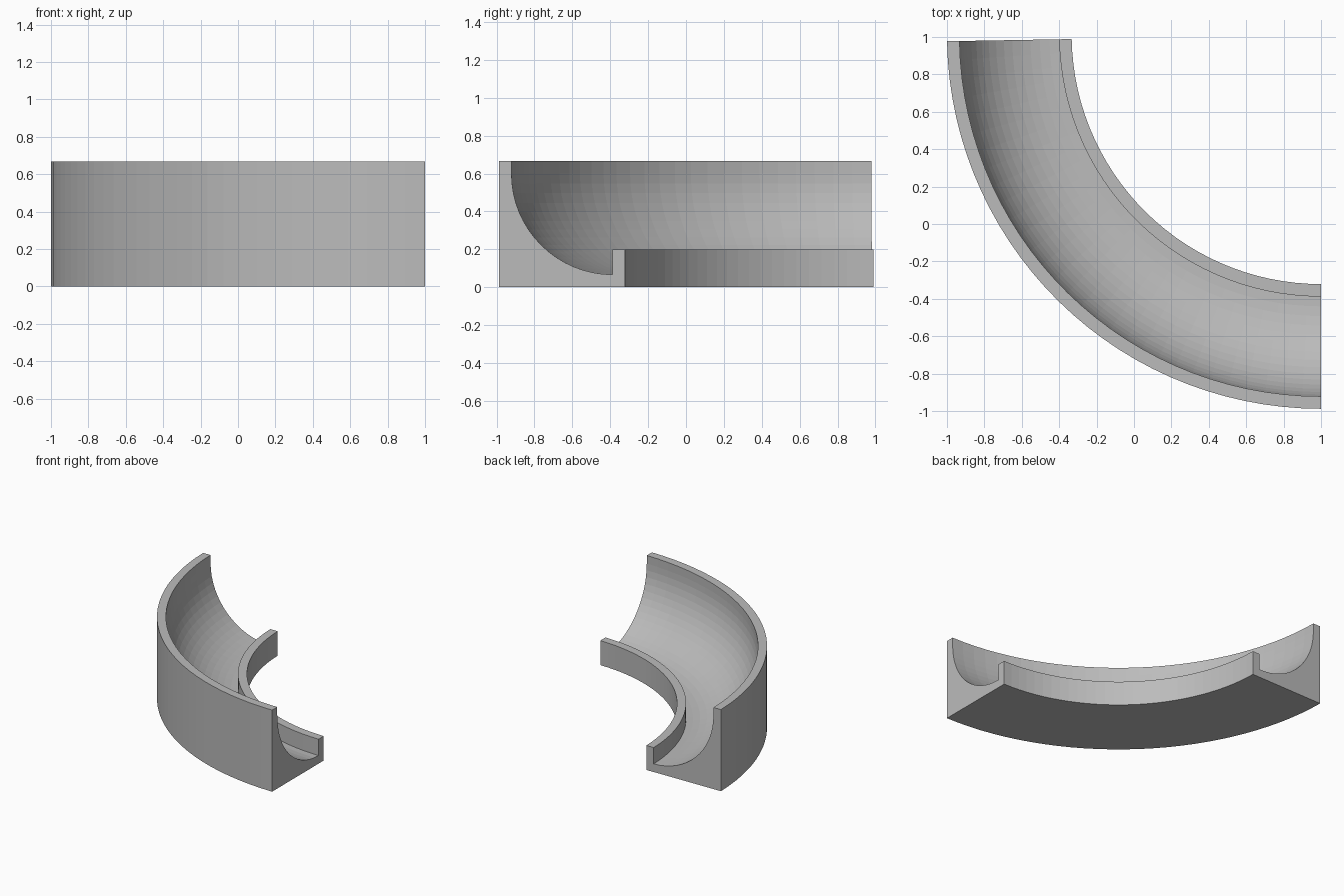
import bpy, bmesh
from math import sin, cos, pi, radians

cube = bpy.data.objects.get("Cube")
if cube:
    bpy.data.objects.remove(cube)

UNIT = 2 / 30          # wall thickness
CENTRE = (1.0, 1.012)  # centre of the bend
SWEEP = radians(89)
STEPS = 30
ARC = 16

# Grey plastic
grey = bpy.data.materials.new("grey")
grey.use_nodes = True
colour = (0.5, 0.5, 0.5, 1)
grey.diffuse_color = colour
grey.node_tree.nodes["Principled BSDF"].inputs["Base Color"].default_value = colour

# Cross-section (radius, height): tall outer wall, round channel, low inner lip
profile = [(20, 0), (30, 0), (30, 10), (29, 10)]
for i in range(ARC + 1):
    a = pi / 2 * i / ARC
    profile.append((21 + 8 * cos(a), 9 - 8 * sin(a)))
profile += [(21, 3), (20, 3)]

# Sweep the section round the bend
bm = bmesh.new()
rings = []
for s in range(STEPS + 1):
    t = SWEEP * s / STEPS
    rings.append([bm.verts.new((CENTRE[0] - r * UNIT * sin(t),
                                CENTRE[1] - r * UNIT * cos(t),
                                z * UNIT)) for r, z in profile])
n = len(profile)
for a, b in zip(rings, rings[1:]):
    for i in range(n):
        j = (i + 1) % n
        bm.faces.new((a[i], a[j], b[j], b[i]))

# Flat end caps
bm.faces.new(rings[0])
bm.faces.new(rings[-1][::-1])
bmesh.ops.recalc_face_normals(bm, faces=bm.faces)

mesh = bpy.data.meshes.new("curved_channel")
bm.to_mesh(mesh)
bm.free()
mesh.materials.append(grey)
channel = bpy.data.objects.new("curved_channel", mesh)
bpy.context.collection.objects.link(channel)
